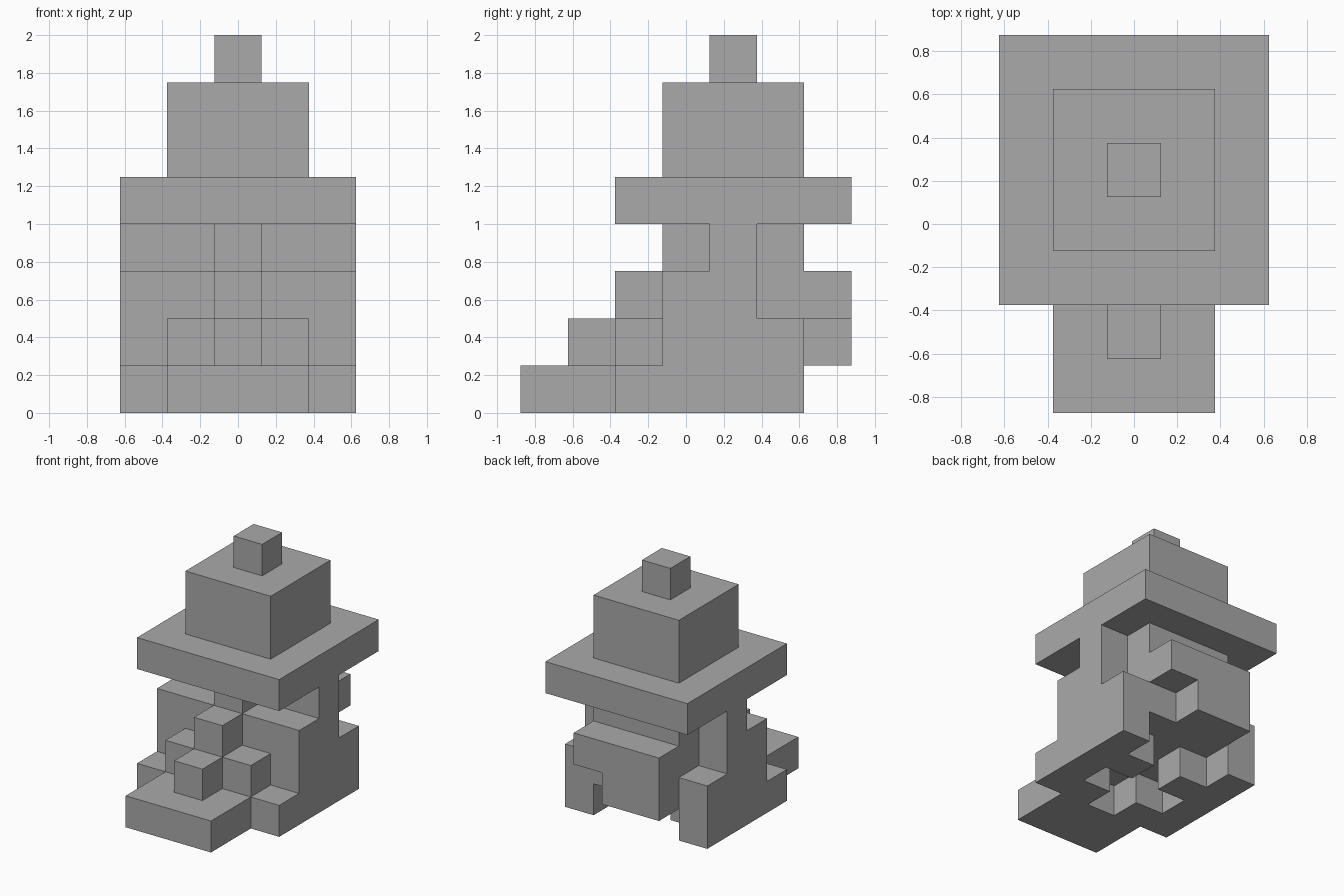
import bpy
import bmesh
import math
from mathutils import Vector

if "Cube" in bpy.data.objects:
    bpy.data.objects.remove(bpy.data.objects["Cube"], do_unlink=True)

CELL = 0.25
ORIGIN = Vector((-0.625, -0.875, 0.0))

grey = bpy.data.materials.new("plain_grey")
grey.use_nodes = True
COLOUR = (0.4, 0.4, 0.4, 1.0)
grey.diffuse_color = COLOUR
grey.node_tree.nodes["Principled BSDF"].inputs["Base Color"].default_value = COLOUR


def block(x, y, z):
    """Cells of a box; each argument is an inclusive (first, last) pair."""
    span = lambda r: range(r[0], r[1] + 1)
    return {(i, j, k) for i in span(x) for j in span(y) for k in span(z)}


def build(name, cells):
    """Outer skin of a set of cells, with flat areas merged."""
    bm = bmesh.new()
    for cell in cells:
        for axis in range(3):
            u, v = (axis + 1) % 3, (axis + 2) % 3
            for side in (0, 1):
                beside = list(cell)
                beside[axis] += 2 * side - 1
                if tuple(beside) in cells:
                    continue
                loop = []
                for a, b in ((0, 0), (1, 0), (1, 1), (0, 1)):
                    corner = Vector(cell)
                    corner[axis] += side
                    corner[u] += a
                    corner[v] += b
                    loop.append(bm.verts.new(ORIGIN + corner * CELL))
                bm.faces.new(loop if side else loop[::-1])
    bmesh.ops.remove_doubles(bm, verts=bm.verts[:], dist=0.001)
    bmesh.ops.dissolve_limit(bm, angle_limit=math.radians(1),
                             verts=bm.verts[:], edges=bm.edges[:])
    mesh = bpy.data.meshes.new(name)
    bm.to_mesh(mesh)
    bm.free()
    mesh.materials.append(grey)
    obj = bpy.data.objects.new(name, mesh)
    bpy.context.collection.objects.link(obj)
    return obj


ALL, MID, CENTRE = (0, 4), (1, 3), (2, 2)

# Body: base with front step, then the torso tiers
body = block(MID, (0, 1), (0, 0)) | block(ALL, (2, 5), (0, 0))
body |= block(ALL, (3, 5), (1, 1)) | block(MID, (2, 2), (1, 1))
body |= block(ALL, (3, 4), (2, 2)) | block(ALL, (4, 4), (3, 3))
body |= block(MID, (5, 5), (2, 3))

# Stepped ridge down the front
for step in range(3):
    body |= block(CENTRE, (1 + step, 1 + step), (1 + step, 1 + step))

# Pack on the back, with one lower corner missing
body |= block(MID, (6, 6), (2, 2)) | block((1, 2), (6, 6), (1, 1))

# Hollow under the base, open at the back
body -= block(CENTRE, (2, 4), (0, 0))
body -= block(MID, (3, 3), (0, 0)) | block(MID, (5, 5), (0, 0))
build("body", body)

# Hat
build("hat_brim", block(ALL, (2, 6), (4, 4)))
build("hat_crown", block(MID, (3, 5), (5, 6)))
build("hat_tip", block(CENTRE, (4, 4), (7, 7)))
